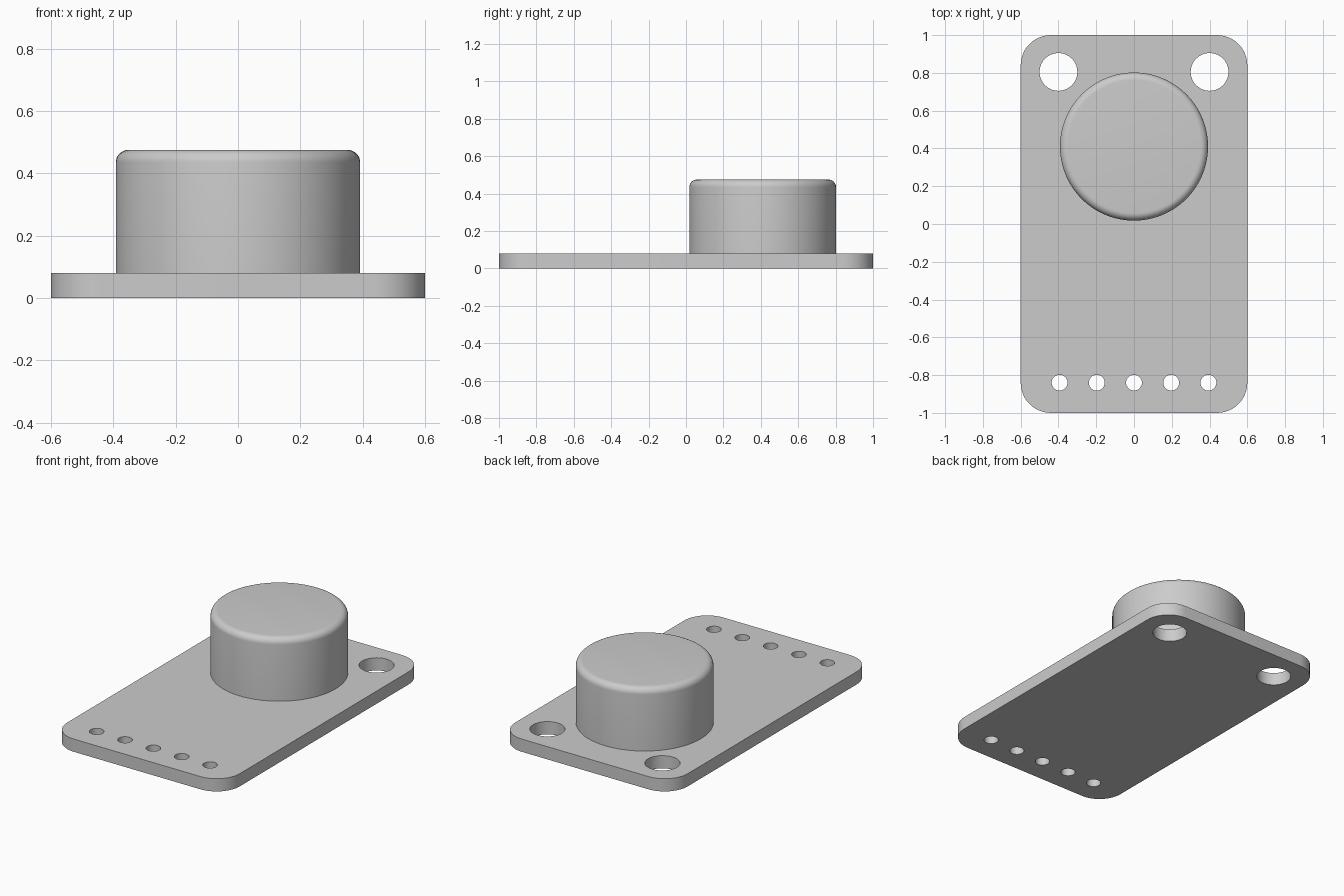
import bpy, bmesh
from math import cos, sin, pi, radians

cube = bpy.data.objects.get("Cube")
if cube:
    bpy.data.objects.remove(cube, do_unlink=True)

THICK = 0.08

grey = bpy.data.materials.new("light grey")
grey.use_nodes = True
grey.diffuse_color = (0.6, 0.6, 0.6, 1)
grey.node_tree.nodes["Principled BSDF"].inputs["Base Color"].default_value = grey.diffuse_color


def arc(cx, cy, r, start, end, steps):
    angles = [start + (end - start) * i / steps for i in range(steps + 1)]
    return [(cx + r * cos(a), cy + r * sin(a)) for a in angles]


def finish(bm, name):
    bmesh.ops.recalc_face_normals(bm, faces=bm.faces[:])
    mesh = bpy.data.meshes.new(name)
    bm.to_mesh(mesh)
    bm.free()
    mesh.materials.append(grey)
    obj = bpy.data.objects.new(name, mesh)
    bpy.context.collection.objects.link(obj)
    bpy.ops.object.select_all(action="DESELECT")
    obj.select_set(True)
    bpy.context.view_layer.objects.active = obj
    bpy.ops.object.shade_smooth_by_angle(angle=radians(35))
    return obj


# Board: rounded rectangle outline with mounting and pin holes
def build_board(half_x, half_y, corner):
    outline = []
    for i, (sx, sy) in enumerate([(1, 1), (-1, 1), (-1, -1), (1, -1)]):
        outline += arc(sx * (half_x - corner), sy * (half_y - corner), corner,
                       i * pi / 2, (i + 1) * pi / 2, 12)
    loops = [outline]
    loops += [arc(x, 0.805, 0.1, 0, 2 * pi, 40)[:-1] for x in (-0.4, 0.4)]
    loops += [arc(0.197 * i, -0.84, 0.042, 0, 2 * pi, 28)[:-1] for i in range(-2, 3)]

    bm = bmesh.new()
    for loop in loops:
        verts = [bm.verts.new((x, y, 0)) for x, y in loop]
        for a, b in zip(verts, verts[1:] + verts[:1]):
            bm.edges.new((a, b))
    bmesh.ops.triangle_fill(bm, use_beauty=True, use_dissolve=False,
                            edges=bm.edges[:], normal=(0, 0, 1))
    top = bmesh.ops.extrude_face_region(bm, geom=bm.faces[:], use_keep_orig=True)
    top_verts = [g for g in top["geom"] if isinstance(g, bmesh.types.BMVert)]
    bmesh.ops.translate(bm, verts=top_verts, vec=(0, 0, THICK))
    return finish(bm, "board")


# Sensor housing: lathed cylinder with a rounded upper rim
def build_housing(centre_y, radius, top, fillet):
    profile = [(radius, THICK)] + arc(radius - fillet, top - fillet, fillet, 0, pi / 2, 8)
    steps = 72
    bm = bmesh.new()
    rings = [[bm.verts.new((r * cos(2 * pi * i / steps),
                            centre_y + r * sin(2 * pi * i / steps), z))
              for i in range(steps)] for r, z in profile]
    for low, high in zip(rings, rings[1:]):
        for i in range(steps):
            j = (i + 1) % steps
            bm.faces.new((low[i], low[j], high[j], high[i]))
    bm.faces.new(rings[-1])
    bm.faces.new(rings[0][::-1])
    return finish(bm, "sensor_housing")


build_board(0.6, 1.0, 0.16)
build_housing(0.41, 0.392, 0.475, 0.04)
